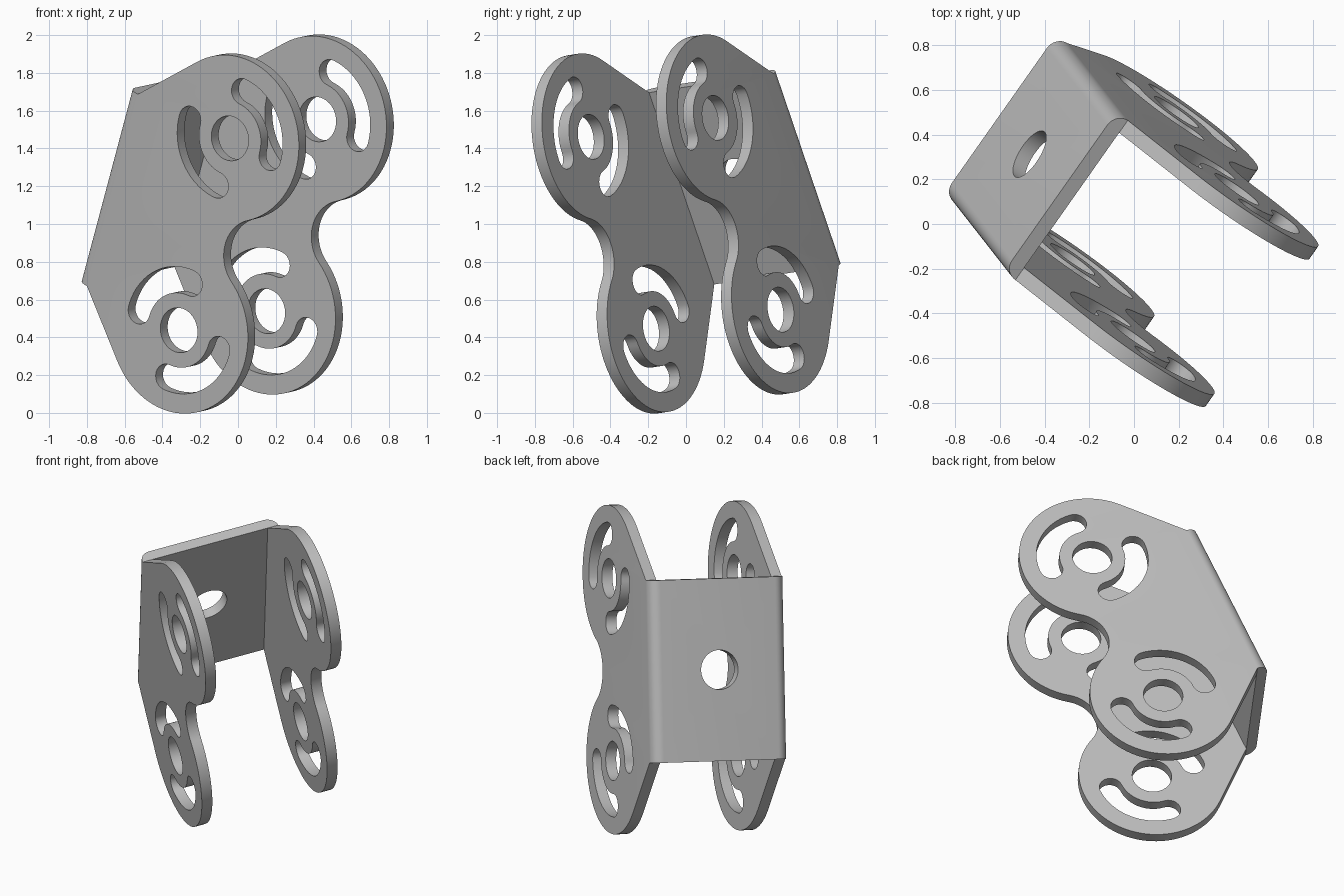
import bpy, bmesh, math
from mathutils import Matrix, Vector

if "Cube" in bpy.data.objects:
    bpy.data.objects.remove(bpy.data.objects["Cube"])

# Main dimensions in the bracket's own frame (x forward, y along the back, z across)
T = 0.068        # sheet thickness
H = 0.44         # half of the outer width
P = 0.69         # distance from hole line to the back face
V = 0.553        # lobe centres and half height of the back panel
R = 0.445        # lobe radius
WAIST = 0.14     # front edge position between the lobes

# Tilted frame of the bracket
u = Vector((0.783, -0.494, -0.376)).normalized()
w = u.cross(Vector((0.244, -0.312, 0.918))).normalized()
v = w.cross(u)
FRAME = Matrix.Translation((0.0735, -0.0285, 1.0)) @ Matrix((u, v, w)).transposed().to_4x4()

scene = bpy.context.scene.collection


def arc(cx, cy, r, a0, a1, n):
    return [(cx + r * math.cos(math.radians(a0 + (a1 - a0) * i / n)),
             cy + r * math.sin(math.radians(a0 + (a1 - a0) * i / n))) for i in range(n + 1)]


def slot(cy, a0, flip):
    """Quarter-turn slot with round ends around a lobe centre."""
    rm, hw, a1 = 0.27, 0.07, a0 + 90
    e0, e1 = arc(0, 0, rm, a0, a1, 1)
    pts = arc(0, 0, rm + hw, a0, a1, 20)
    pts += arc(*e1, hw, a1, a1 + 180, 12)[1:-1]
    pts += arc(0, 0, rm - hw, a1, a0, 20)
    pts += arc(*e0, hw, a0 + 180, a0 + 360, 12)[1:-1]
    return [(x, flip * y + cy) for x, y in pts]


def sheet(name, loops, depth):
    """Filled flat profile with holes, extruded symmetrically and welded."""
    cu = bpy.data.curves.new(name, 'CURVE')
    cu.dimensions, cu.fill_mode, cu.extrude = '2D', 'BOTH', depth / 2
    for loop in loops:
        sp = cu.splines.new('POLY')
        sp.points.add(len(loop) - 1)
        for p, (x, y) in zip(sp.points, loop):
            p.co = (x, y, 0, 1)
        sp.use_cyclic_u = True
    ob = bpy.data.objects.new(name, cu)
    scene.objects.link(ob)
    me = baked(ob)
    bpy.data.objects.remove(ob)
    bm = bmesh.new()
    bm.from_mesh(me)
    bmesh.ops.remove_doubles(bm, verts=bm.verts, dist=1e-4)
    bmesh.ops.recalc_face_normals(bm, faces=bm.faces)
    bm.to_mesh(me)
    bm.free()
    return me


def baked(ob):
    dg = bpy.context.evaluated_depsgraph_get()
    dg.update()
    return bpy.data.meshes.new_from_object(ob.evaluated_get(dg))


# Side plate: two lobes, concave waist, slanted edges to the back panel
wr = (V * V + WAIST ** 2 - R * R) / (2 * (R - WAIST))
wc = WAIST + wr
wa = math.degrees(math.atan2(V, wc))
ta = 180 - math.degrees(math.acos(R / (P - T)))
outline = [(-P + T, -V), (-P + T, V)]
outline += arc(0, V, R, ta, -wa, 48)
outline += arc(wc, 0, wr, 180 - wa, 180 + wa, 28)[1:-1]
outline += arc(0, -V, R, wa, -ta, 48)
loops = [outline]
for s in (1, -1):
    loops.append(arc(0, s * V, 0.12, 0, 352.5, 47))
    loops += [slot(s * V, a, s) for a in (0, 180)]
plate = sheet("side_plate", loops, T)

# Back panel with rounded bends, cut by a round hole
profile = [(-P + T, -H), (-P + T, -H + T), (-P + T, H - T), (-P + T, H)]
profile += arc(-P + T, H - T, T, 90, 180, 8)[1:]
profile += arc(-P + T, -H + T, T, 180, 270, 8)[:-1]
panel = sheet("back_panel", [profile], 2 * V)
panel.transform(Matrix.Rotation(math.pi / 2, 4, 'X'))
panel_ob = bpy.data.objects.new("back_panel", panel)
scene.objects.link(panel_ob)

cut_me = bpy.data.meshes.new("hole_cutter")
bm = bmesh.new()
bmesh.ops.create_cone(bm, cap_ends=True, segments=48, radius1=0.12, radius2=0.12, depth=0.4,
                      matrix=Matrix.Translation((-P, 0, 0)) @ Matrix.Rotation(math.pi / 2, 4, 'Y'))
bm.to_mesh(cut_me)
bm.free()
cutter = bpy.data.objects.new("hole_cutter", cut_me)
cutter.hide_render = True
scene.objects.link(cutter)
mod = panel_ob.modifiers.new("hole", 'BOOLEAN')
mod.operation, mod.solver, mod.object = 'DIFFERENCE', 'EXACT', cutter
panel = baked(panel_ob)
for ob in (panel_ob, cutter):
    bpy.data.objects.remove(ob)

# Weld panel and both plates into one bent sheet, dropping the hidden seam faces
bm = bmesh.new()
bm.from_mesh(panel)
for s in (1, -1):
    side = plate.copy()
    side.transform(Matrix.Translation((0, 0, s * (H - T / 2))))
    bm.from_mesh(side)
seam = [f for f in bm.faces if all(abs(p.co.x + P - T) < 1e-3 and abs(p.co.z) > H - T - 1e-3
                                   for p in f.verts)]
bmesh.ops.delete(bm, geom=seam, context='FACES')
bmesh.ops.remove_doubles(bm, verts=bm.verts, dist=2e-4)
bmesh.ops.recalc_face_normals(bm, faces=bm.faces)
me = bpy.data.meshes.new("bracket")
bm.to_mesh(me)
bm.free()
me.transform(FRAME)

# One grey metal colour
grey = bpy.data.materials.new("grey_metal")
grey.diffuse_color = (0.5, 0.5, 0.5, 1)
grey.use_nodes = True
grey.node_tree.nodes["Principled BSDF"].inputs["Base Color"].default_value = grey.diffuse_color
me.materials.clear()
me.materials.append(grey)
for p in me.polygons:
    p.material_index = 0

bracket = bpy.data.objects.new("bracket", me)
scene.objects.link(bracket)
bpy.context.view_layer.objects.active = bracket
bracket.select_set(True)
bpy.ops.object.shade_smooth_by_angle(angle=math.radians(30))
